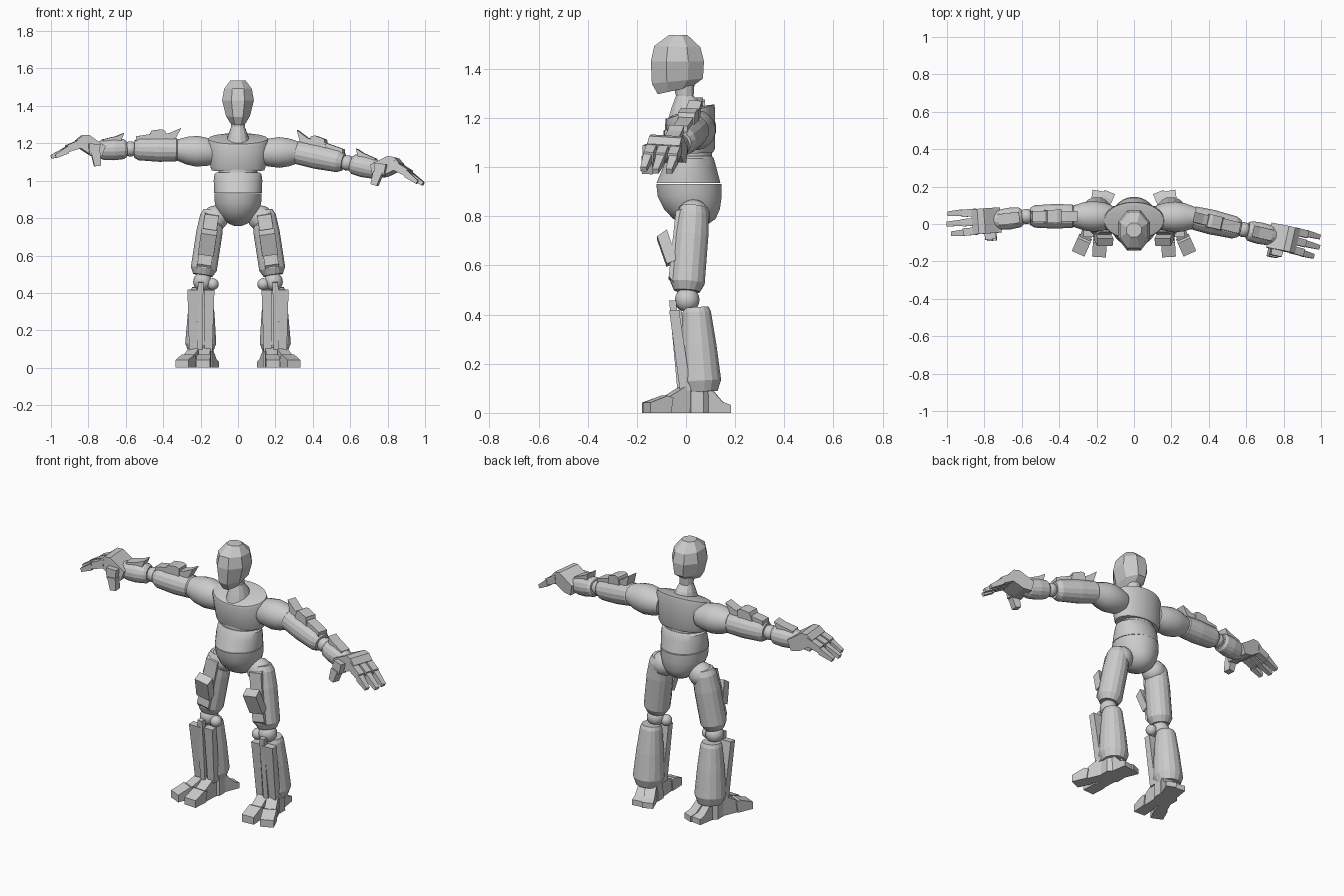
import bpy, bmesh, math
from mathutils import Vector, Matrix

if "Cube" in bpy.data.objects:
    bpy.data.objects.remove(bpy.data.objects["Cube"])


def frame(p0, p1, hint, s=1):
    """Local X runs p0 -> p1, Y follows hint, Z completes it (flipped for mirrored side)."""
    p0, p1, y = Vector(p0), Vector(p1), Vector(hint)
    x = (p1 - p0).normalized()
    y = (y - x * y.dot(x)).normalized()
    z = x.cross(y) * s
    return Matrix((x, y, z)).transposed().to_4x4(), p0


def finish(name, bm, fr, angle):
    m, p = fr
    for v in bm.verts:
        v.co = m @ v.co + p
    bmesh.ops.recalc_face_normals(bm, faces=bm.faces)
    me = bpy.data.meshes.new(name)
    bm.to_mesh(me)
    bm.free()
    ob = bpy.data.objects.new(name, me)
    bpy.context.collection.objects.link(ob)
    if angle:
        bpy.ops.object.select_all(action='DESELECT')
        ob.select_set(True)
        bpy.context.view_layer.objects.active = ob
        bpy.ops.object.shade_smooth_by_angle(angle=math.radians(angle))
    return ob


def loft(name, fr, rings, n=16, angle=0, stretch=1):
    """Rings along local X: (t, radius y, radius z, offset y, tilt)."""
    bm = bmesh.new()
    k = 1 / math.cos(math.pi / n)
    loops = []
    for r in rings:
        t, ry, rz, oy, tilt = tuple(r) + (r[1], 0, 0)[len(r) - 2:]
        loop = []
        for i in range(n):
            a = (i + .5) * math.tau / n
            y = ry * k * math.cos(a)
            loop.append(bm.verts.new((t * stretch + tilt * y, oy + y, rz * k * math.sin(a))))
        loops.append(loop)
    for A, B in zip(loops, loops[1:]):
        for i in range(n):
            j = (i + 1) % n
            bm.faces.new((A[i], A[j], B[j], B[i]))
    bm.faces.new(loops[0])
    bm.faces.new(loops[-1])
    return finish(name, bm, fr, angle)


def prism(name, fr, prof, width, off=0, taper=1):
    """Profile in local XZ, extruded across Y; width narrows along X by taper."""
    bm = bmesh.new()
    lo = min(p[0] for p in prof)
    span = max(p[0] for p in prof) - lo
    sides = []
    for sg in (-.5, .5):
        sides.append([bm.verts.new((a, off + sg * width * (1 + (taper - 1) * (a - lo) / span), c))
                      for a, c in prof])
    A, B = sides
    bm.faces.new(A)
    bm.faces.new(B)
    for i in range(len(A)):
        j = (i + 1) % len(A)
        bm.faces.new((A[i], A[j], B[j], B[i]))
    return finish(name, bm, fr, 0)


def ball(name, c, r):
    bm = bmesh.new()
    bmesh.ops.create_uvsphere(bm, u_segments=16, v_segments=10, radius=r)
    return finish(name, bm, (Matrix.Identity(4), Vector(c)), 30)


BACK = (0, 1, 0)
UP = frame((0, 0, 0), (0, 0, 1), BACK)

# Head and neck
loft("head", UP, [(1.312, .07, .04, -.045, .22), (1.35, .104, .064, -.035, .1),
                  (1.43, .108, .085, -.035, 0), (1.49, .094, .074, -.035, -.03),
                  (1.537, .038, .04, -.032, 0)], 8)
loft("neck", UP, [(1.35, .045, .04, -.01), (1.29, .036, .036, -.005),
                  (1.25, .06, .05, 0, .2), (1.21, .075, .062, 0, .3)], 12)

# Torso
loft("chest", UP, [(1.055, .085, .14, .025, .05), (1.07, .092, .146, .025, .05),
                   (1.21, .1, .163, .018, .28), (1.225, .097, .158, .018, .3),
                   (1.232, .07, .11, .018, .3)], 32, 30)
loft("spine_disc", UP, [(1.02, .085, .105, .02), (1.07, .085, .105, .02)], 32, 30)
loft("waist", UP, [(.935, .13, .127, .01), (1.0, .108, .13, .015),
                   (1.035, .095, .126, .018), (1.045, .088, .115, .018)], 32, 30)
loft("pelvis", UP, [(.932, .133, .127, .012), (.88, .13, .124, .015), (.83, .114, .107, .024),
                    (.79, .087, .08, .034), (.768, .05, .045, .04), (.758, .02, .018, .04)], 32, 40)

# Legs
for s, tag in ((1, "left"), (-1, "right")):
    side = (s, 0, 0)

    def leg(p0, p1, flip=1):
        return frame((p0[0] * s, *p0[1:]), (p1[0] * s, *p1[1:]), side, s * flip)

    ball(tag + "_hip", (.12 * s, .03, .8), .068)
    th = leg((.135, .03, .84), (.195, 0, .45))
    loft(tag + "_thigh", th, [(0, .05), (.03, .063), (.12, .07), (.315, .07), (.35, .052)])
    prism(tag + "_thigh_guard", th, [(.02, .045), (.03, .07), (.3, .078), (.33, .05)], .075)
    prism(tag + "_thigh_block", th, [(.11, .10), (.14, .138), (.25, .09), (.23, .05)], .085)

    # Knee
    loft(tag + "_knee", leg((.135, 0, .45), (.225, 0, .45)),
         [(0, .035), (.01, .045), (.08, .045), (.09, .035)])
    ball(tag + "_knee_pin", (.135 * s, -.01, .447), .032)
    ball(tag + "_knee_ball", (.19 * s, .005, .46), .05)

    # Calf with front slats
    loft(tag + "_calf", leg((.195, .042, .43), (.2, .063, .08)),
         [(0, .05), (.02, .058), (.15, .072), (.3, .083), (.345, .066)])
    sh = leg((.195, 0, .45), (.2, .02, .1))
    prism(tag + "_outer_slat", sh, [(.03, .07), (.03, .03), (.36, 0), (.36, .045)], .07, .04, .6)
    prism(tag + "_inner_slat", sh, [(.03, .06), (.03, .02), (.36, 0), (.36, .045)], .055, -.042, .75)
    prism(tag + "_middle_slat", sh, [(-.01, .068), (-.01, .04), (.37, .02), (.37, .055)], .03, .005)

    # Foot: ankle, two toes, two heels
    loft(tag + "_ankle", leg((.195, .045, .13), (.195, .045, 0)), [(0, .06), (.13, .062)], 8)
    for i, (p0, p1) in enumerate((((.175, .03, 0), (.187, -.18, 0)), ((.215, .03, 0), (.295, -.15, 0)))):
        t = leg(p0, p1)
        prism(f"{tag}_instep_{i}", t, [(-.03, 0), (-.03, .1), (.03, .118), (.13, .06), (.13, 0)], .062)
        prism(f"{tag}_toe_{i}", t, [(.115, 0), (.105, .062), (.13, .07), (.207, .042), (.207, 0)], .074)
    for i, (p0, p1) in enumerate((((.175, .06, 0), (.13, .17, 0)), ((.21, .06, 0), (.19, .185, 0)))):
        prism(f"{tag}_heel_{i}", leg(p0, p1, -1),
              [(0, 0), (0, .11), (.04, .095), (.085, .045), (.12, .032), (.12, 0)], .06)

# Arms: shoulder, upper arm, elbow, wrist, fingertip positions
arms = {
    "left": (1, (.12, .04, 1.15), (.31, .035, 1.152), (.585, -.03, 1.095), (.745, -.065, 1.06), (.995, -.125, .99)),
    "right": (-1, (-.12, .04, 1.15), (-.32, .042, 1.165), (-.575, .04, 1.17), (-.74, .02, 1.165), (-1, 0, 1.135)),
}
for tag, (s, S, U, E, W, T) in arms.items():
    loft(tag + "_shoulder", frame(S, U, BACK, s),
         [(0, .06), (.04, .074), (.1, .082), (.15, .075), (.21, .055)], 20, 30)
    u = frame(U, E, BACK, s)
    k = (Vector(E) - Vector(U)).length / .255
    loft(tag + "_upper_arm", u, [(-.01, .045), (.01, .062), (.1, .066), (.21, .06), (.235, .046)], stretch=k)
    prism(tag + "_arm_block", u, [(.07, .05), (.07, .1), (.09, .108), (.145, .1), (.165, .05)], .07)
    prism(tag + "_arm_fin", u, [(-.015, .118), (.015, .06), (.09, .05), (.09, .08), (.045, .09)], .055)
    prism(tag + "_arm_plate", u, [(.13, .04), (.13, .085), (.225 * k, .068), (.23 * k, .03)], .06)
    ball(tag + "_elbow", E, .041)

    # Forearm
    f = frame(E, W, BACK, s)
    loft(tag + "_forearm", f, [(.022, .042), (.036, .053), (.09, .058), (.145, .054), (.185, .04)])
    prism(tag + "_forearm_fin", f,
          [(.035, .085), (.055, .04), (.15, .03), (.15, .055), (.075, .07)], .06)

    # Hand
    h = frame(W, T, BACK, s)
    prism(tag + "_palm", h, [(-.03, .015), (.0, .04), (.05, .085), (.085, .088), (.12, .065),
                             (.11, .025), (.05, -.025), (0, -.04)], .135)
    for i, b in enumerate((-.05, 0, .05)):
        reach = (.245, .265, .255)[i]
        prism(f"{tag}_finger_{i}", h, [(.09, .07), (.175, .045), (.18, .005), (.1, .02)], .04, b)
        prism(f"{tag}_fingertip_{i}", h,
              [(.17, .04), (reach, .002), (reach - .005, -.018), (.17, 0)], .036, b * 1.08, .7)
    prism(tag + "_thumb_base", h, [(0, .03), (.06, .04), (.065, -.02), (.01, -.03)], .05, -.075)
    prism(tag + "_thumb", h, [(.005, -.015), (.055, -.01), (.045, -.085), (.01, -.085)], .045, -.085)
